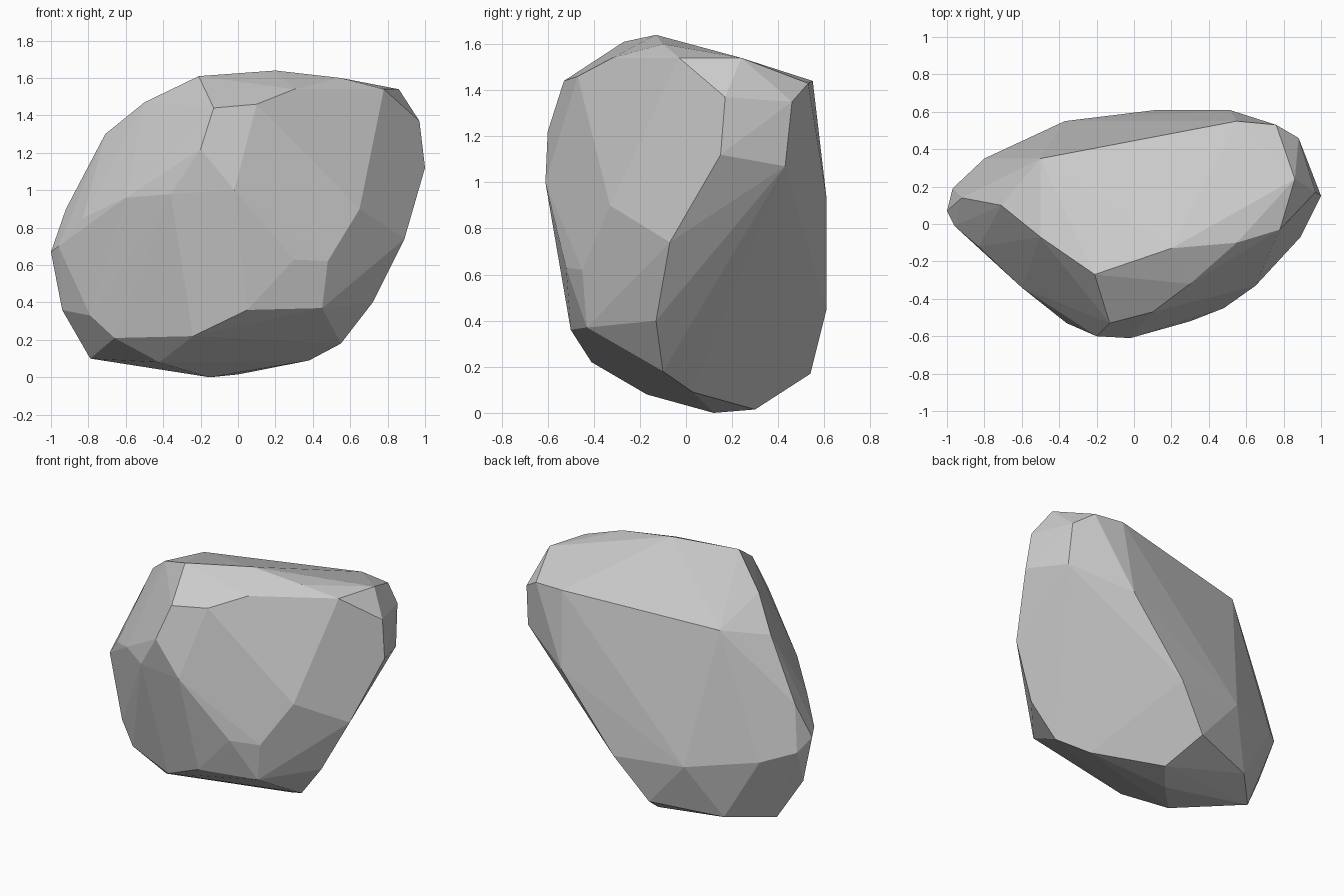
import bpy, bmesh

# Corner points of the boulder, grouped by region
top = [(.55, .55, 1.44), (-.5, .35, 1.37), (-.71, .1, 1.3), (-.5, -.07, 1.47),
       (-.21, -.27, 1.61), (.2, -.13, 1.64), (.55, -.1, 1.6),
       (.3, -.32, 1.54), (.1, -.47, 1.46), (-.13, -.53, 1.44)]
front = [(-.2, -.6, 1.22), (-.02, -.61, 1.0), (.3, -.52, .63), (.48, -.45, .62),
         (.65, -.33, .9), (-.36, -.53, .98), (-.6, -.34, .96)]
left = [(-1, .07, .67), (-.97, .19, .6), (-.83, -.12, .85), (-.8, .35, .55),
        (-.94, .08, .36), (-.79, -.12, .33), (-.92, .14, .9), (-.96, -.01, .7)]
right = [(.78, -.03, 1.54), (.86, .24, 1.54), (.97, .17, 1.37), (1, .15, 1.12),
         (.89, .43, 1.07), (.88, .46, 1.35), (.76, .53, 1.43), (.89, -.07, .74),
         (.72, -.13, .4)]
back = [(.51, .61, .93), (.12, .61, .45), (-.37, .55, .48), (-.1, .54, .17)]
bottom = [(.05, -.5, .36), (.45, -.43, .37), (.55, -.1, .18), (.38, .03, .09),
          (0, .3, .015), (-.15, .12, 0), (-.42, -.17, .08), (-.24, -.41, .22),
          (-.66, -.19, .21), (-.79, .15, .1), (-.56, .39, .13)]

# Wrap the points in a faceted hull
bm = bmesh.new()
for p in top + front + left + right + back + bottom:
    bm.verts.new(p)
bmesh.ops.convex_hull(bm, input=bm.verts[:])
loose = [v for v in bm.verts if not v.link_faces]
bmesh.ops.delete(bm, geom=loose, context='VERTS')

# Merge nearly coplanar triangles into broad flat facets
bmesh.ops.dissolve_limit(bm, angle_limit=.03, verts=bm.verts[:], edges=bm.edges[:])
bmesh.ops.recalc_face_normals(bm, faces=bm.faces[:])

mesh = bpy.data.meshes.new("boulder")
bm.to_mesh(mesh)
bm.free()
boulder = bpy.data.objects.new("boulder", mesh)
bpy.context.collection.objects.link(boulder)
